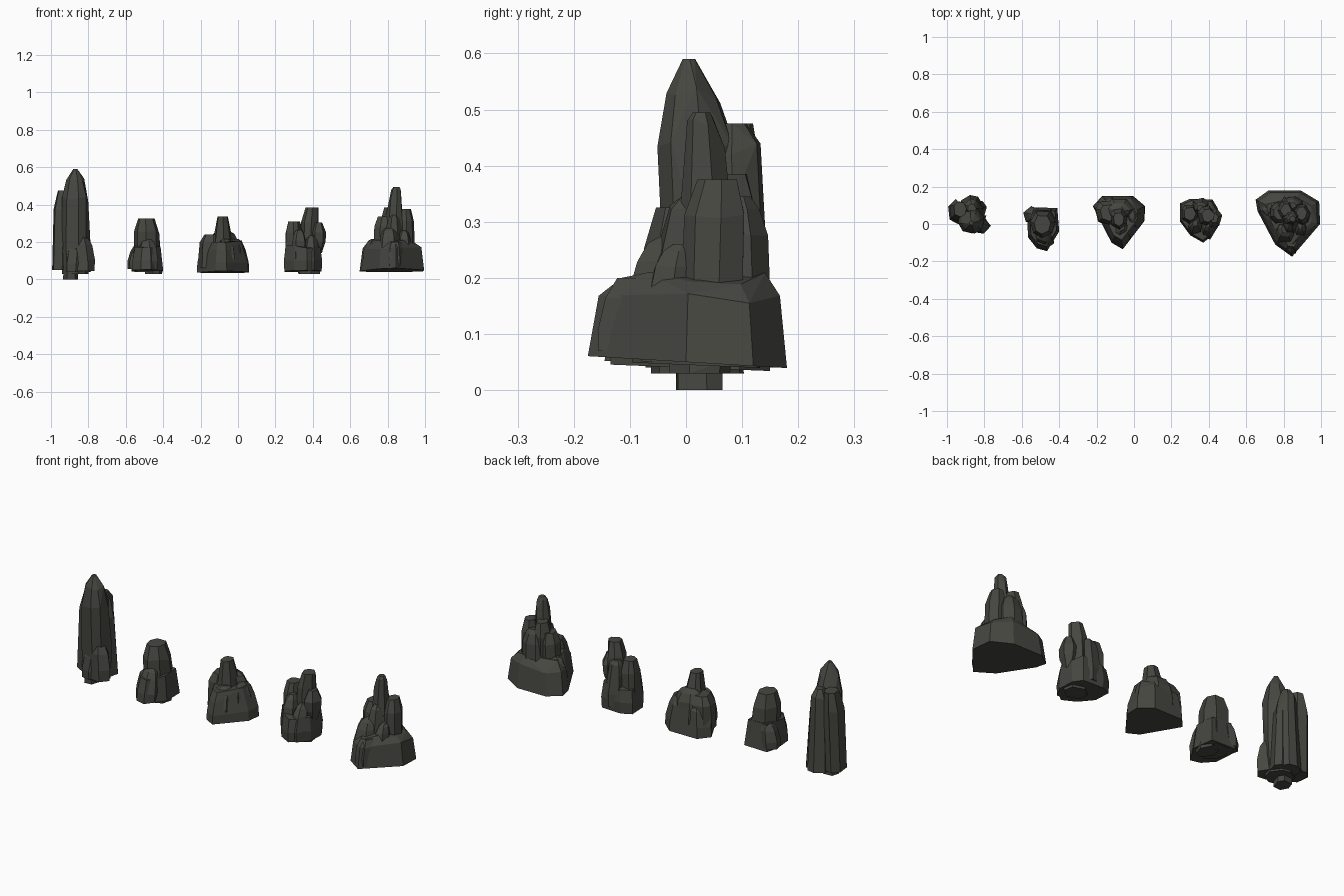
import bpy, bmesh, math, random

if "Cube" in bpy.data.objects:
    bpy.data.objects.remove(bpy.data.objects["Cube"])

random.seed(7)
stone = bpy.data.materials.new("dark_stone")
stone.diffuse_color = (0.062, 0.062, 0.053, 1)
stone.use_nodes = True
stone.node_tree.nodes["Principled BSDF"].inputs["Base Color"].default_value = stone.diffuse_color


def hull(name, pts):
    """Faceted convex boulder wrapped around a point cloud."""
    bm = bmesh.new()
    for p in pts:
        bm.verts.new(p)
    res = bmesh.ops.convex_hull(bm, input=bm.verts)
    junk = [g for g in res["geom_interior"] + res["geom_unused"]
            if isinstance(g, bmesh.types.BMVert) and g.is_valid]
    bmesh.ops.delete(bm, geom=list(set(junk)), context='VERTS')
    bmesh.ops.dissolve_limit(bm, angle_limit=math.radians(9), verts=bm.verts, edges=bm.edges)
    bmesh.ops.recalc_face_normals(bm, faces=bm.faces)
    me = bpy.data.meshes.new(name)
    bm.to_mesh(me)
    bm.free()
    me.materials.append(stone)
    ob = bpy.data.objects.new(name, me)
    bpy.context.collection.objects.link(ob)
    return ob


def base(name, outline, levels, centre, tilt=0.0):
    """Footing: outline repeated at (z, scale) levels about a centre."""
    cx, cy = centre
    pts = []
    for i, (z, s) in enumerate(levels):
        for x, y in outline:
            j = 0 if i < 2 else random.uniform(-0.012, 0.012)
            zz = z + j - (tilt * y if i == 0 else 0)
            pts.append((cx + (x - cx) * s, cy + (y - cy) * s, zz))
    hull(name, pts)


PROFILE = [(0, 0.92), (0.3, 1.0), (0.7, 0.88), (0.9, 0.66), (1, 0.34)]


def spire(name, x0, x1, y0, y1, z0, z1, lean=(0, 0), sides=7, profile=PROFILE):
    """Standing column filling a box, its top shifted by lean."""
    cx, cy, rx, ry = (x0 + x1) / 2, (y0 + y1) / 2, (x1 - x0) / 2, (y1 - y0) / 2
    turn = random.uniform(0, 1)
    angs = [(k + turn + random.uniform(-.2, .2)) * math.tau / sides for k in range(sides)]
    pts = []
    for t, s in profile:
        for a in angs:
            r = s * 1.06 * random.uniform(0.95, 1.03)
            zz = z0 + (z1 - z0) * t
            if 0 < t < 1:
                zz += random.uniform(-.03, .03) * (z1 - z0)
            pts.append((cx + lean[0] * t ** 2 + rx * r * math.cos(a),
                        cy + lean[1] * t ** 2 + ry * r * math.sin(a), zz))
    hull(name, pts)


TALL = [(0, .9), (.3, 1), (.72, .92), (.88, .62), (1, .14)]
BLUNT = [(0, .95), (.3, 1), (.75, .92), (1, .62)]

# Rock 1: tall twin needle
spire("needle_main", -.945, -.795, -.04, .11, .03, .59, (0, -.03), 8, TALL)
spire("needle_back", -.935, -.80, .03, .16, .04, .475, (0, -.01), 7)
spire("needle_left", -1.0, -.89, .0, .13, .05, .475, (.015, .015), 7, BLUNT)
spire("needle_right_foot", -.88, -.767, -.055, .05, .045, .24, (-.02, .01), 6)
spire("needle_right_side", -.87, -.785, .02, .13, .04, .38, (-.01, 0), 6)
spire("needle_front_foot", -.93, -.83, -.05, .04, .04, .20, (.02, .01), 6)
spire("needle_root", -.935, -.855, -.025, .075, .0, .12, (0, 0), 6, BLUNT)

# Rock 2: small blunt stone
base("blunt_footing", [(-.55, .09), (-.41, .085), (-.40, -.04), (-.465, -.145),
     (-.52, -.13), (-.567, -.07), (-.57, .03)],
     [(.045, 1), (.10, .97), (.18, .82)], (-.48, .0), .05)
spire("blunt_peak", -.555, -.415, -.07, .09, .04, .325, (-.005, -.01), 7, BLUNT)
spire("blunt_left_knob", -.592, -.50, .0, .095, .055, .185, (.02, 0), 6)
spire("blunt_front_slab", -.54, -.425, -.135, -.02, .05, .215, (0, .03), 6)
spire("blunt_root", -.50, -.405, -.06, .06, .03, .10, (0, 0), 6, BLUNT)

# Rock 3: broad shouldered stone
base("broad_footing", [(-.22, .095), (-.17, .15), (-.005, .15), (.06, .095),
     (.055, .015), (.005, -.06), (-.06, -.135), (-.12, -.10), (-.18, 0)],
     [(.04, 1), (.09, .98), (.16, .86), (.20, .70)], (-.08, .03), .04)
spire("broad_left_shoulder", -.212, -.07, -.01, .135, .06, .24, (.005, 0), 7, BLUNT)
spire("broad_right_shoulder", -.05, .045, -.02, .12, .06, .215, (-.01, 0), 6)
spire("broad_back_mass", -.17, .01, .03, .15, .06, .26, (0, -.02), 7)
spire("broad_front_slab", -.12, -.015, -.11, .02, .06, .215, (0, .03), 6)
spire("broad_peak", -.135, -.03, -.03, .10, .12, .335, (0, -.01), 7,
      [(0, 1.1), (.4, 1), (.8, .72), (1, .55)])

# Rock 4: cluster of columns
base("cluster_footing", [(.245, .11), (.30, .135), (.42, .13), (.45, .08),
     (.45, -.015), (.42, -.06), (.37, -.10), (.30, -.06), (.245, .015)],
     [(.045, .97), (.10, 1), (.17, .9)], (.35, .03), .04)
spire("cluster_peak", .325, .435, -.01, .10, .05, .385, (.015, 0), 7, BLUNT)
spire("cluster_left_column", .243, .345, .0, .11, .06, .31, (.005, 0), 7, BLUNT)
spire("cluster_front_column", .285, .37, -.07, .04, .06, .265, (0, .02), 6)
spire("cluster_front_right", .355, .435, -.085, .03, .05, .235, (0, .03), 6)
spire("cluster_right_knob", .39, .47, -.02, .085, .14, .305, (.0, 0), 6,
      [(0, .45), (.35, .9), (.65, 1), (1, .5)])
spire("cluster_back_column", .30, .41, .05, .14, .06, .30, (0, -.01), 6)
spire("cluster_root", .32, .44, -.03, .08, .03, .10, (0, 0), 6, BLUNT)

# Rock 5: stepped mountain
base("mountain_footing", [(.65, .13), (.72, .18), (.89, .18), (.99, .12), (.995, 0),
     (.93, -.05), (.90, -.11), (.845, -.175), (.755, -.11), (.705, -.02), (.66, .07)],
     [(.05, 1), (.10, .98), (.165, .91), (.20, .72)], (.83, .04), .06)
spire("mountain_peak", .79, .885, -.01, .085, .15, .495, (.01, -.01), 7,
      [(0, 1.2), (.5, 1), (.8, .75), (.95, .55), (1, .32)])
spire("mountain_left_column", .718, .82, .0, .12, .12, .335, (.01, 0), 7, BLUNT)
spire("mountain_inner_left", .755, .85, .02, .13, .12, .385, (.01, 0), 6, BLUNT)
spire("mountain_right_column", .855, .945, -.01, .105, .12, .375, (-.005, .01), 7, BLUNT)
spire("mountain_back_column", .78, .91, .06, .155, .12, .345, (0, -.01), 7)
spire("mountain_front_column", .79, .88, -.06, .05, .12, .345, (0, .015), 6)
spire("mountain_front_step", .755, .86, -.115, .0, .12, .275, (0, .03), 6)
spire("mountain_front_right_step", .85, .925, -.075, .03, .12, .26, (0, .015), 6)
spire("mountain_left_step", .665, .76, .03, .13, .08, .215, (.015, 0), 6)
spire("mountain_front_foot", .79, .895, -.16, -.05, .07, .20, (0, .015), 6, BLUNT)
